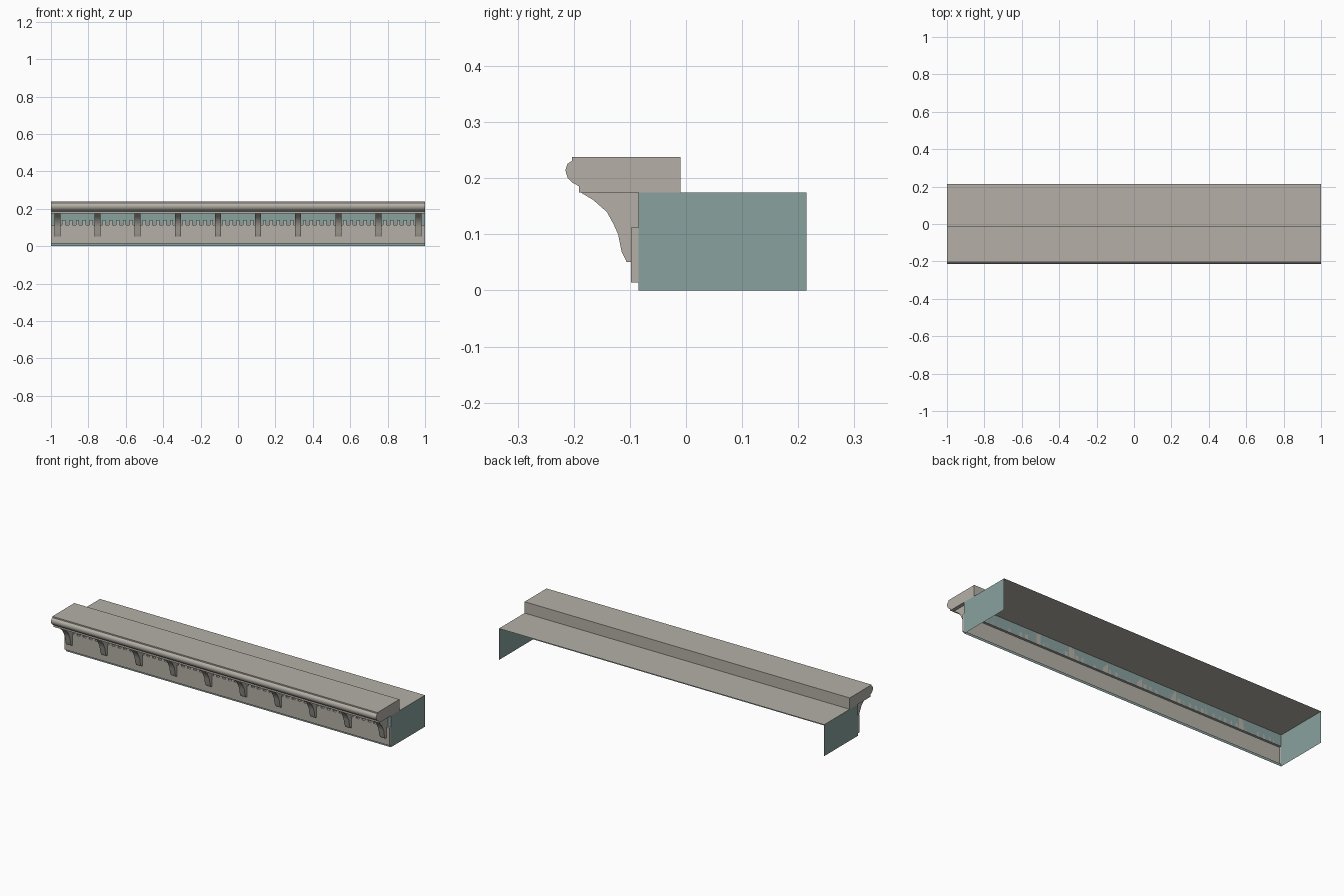
import bpy, bmesh, math

if "Cube" in bpy.data.objects:
    bpy.data.objects.remove(bpy.data.objects["Cube"])


def material(name, rgb):
    m = bpy.data.materials.new(name)
    lin = [(c / 255 / 12.92 if c < 10 else ((c / 255 + 0.055) / 1.055) ** 2.4) for c in rgb]
    m.diffuse_color = (*lin, 1)
    m.use_nodes = True
    m.node_tree.nodes["Principled BSDF"].inputs["Base Color"].default_value = m.diffuse_color
    return m


STONE = material("warm grey stone", (181, 176, 167))
TEAL = material("muted teal", (136, 161, 157))


def finish(name, bm, mats, smooth=False):
    mesh = bpy.data.meshes.new(name)
    bm.to_mesh(mesh)
    bm.free()
    for m in mats:
        mesh.materials.append(m)
    ob = bpy.data.objects.new(name, mesh)
    bpy.context.collection.objects.link(ob)
    if smooth:
        bpy.ops.object.select_all(action='DESELECT')
        ob.select_set(True)
        bpy.context.view_layer.objects.active = ob
        bpy.ops.object.shade_smooth_by_angle(angle=math.radians(40))
    return ob


def extrude_profile(name, profile, x0, x1, mat, smooth=False):
    """Closed (y, z) profile stretched from x0 to x1."""
    bm = bmesh.new()
    face = bm.faces.new([bm.verts.new((x0, y, z)) for y, z in profile])
    ext = bmesh.ops.extrude_face_region(bm, geom=[face], use_keep_orig=True)
    verts = [v for v in ext["geom"] if isinstance(v, bmesh.types.BMVert)]
    bmesh.ops.translate(bm, verts=verts, vec=(x1 - x0, 0, 0))
    bmesh.ops.recalc_face_normals(bm, faces=bm.faces)
    return finish(name, bm, [mat], smooth)


FRONT, BACK, FACE = -0.085, 0.215, -0.098
TOP, FRIEZE_LOW, FRIEZE_TOP = 0.175, 0.014, 0.112

# Hollow shell, open below and behind: teal ends and front, stone roof and frieze
bm = bmesh.new()
path = [(FRONT, 0), (FRONT, FRIEZE_LOW), (FACE, FRIEZE_LOW), (FACE, FRIEZE_TOP),
        (FRONT, FRIEZE_TOP), (FRONT, TOP), (BACK, TOP)]
rows = [[bm.verts.new((x, y, z)) for y, z in path] for x in (-1, 1)]
left, right = rows
for i in range(len(path) - 1):
    f = bm.faces.new((left[i], right[i], right[i + 1], left[i + 1]))
    f.material_index = 1 if i in (0, 4 + 0) else 0
    if path[i][0] == path[i + 1][0] == FRONT:
        f.material_index = 1
    elif i == 4:
        f.material_index = 0
for row, flip in ((left, True), (right, False)):
    back_low = bm.verts.new((row[0].co.x, BACK, 0))
    end = [row[0], back_low, row[6], row[5], row[4], row[1]]
    cap = [row[1], row[4], row[3], row[2]]
    for ring, idx in ((end, 1), (cap, 0)):
        f = bm.faces.new(ring[::-1] if flip else ring)
        f.material_index = idx
finish("shell", bm, [STONE, TEAL])

# Overhanging cornice with a rounded nose
extrude_profile("cornice", [
    (-0.01, 0.175), (-0.01, 0.238), (-0.203, 0.238), (-0.203, 0.231),
    (-0.211, 0.226), (-0.215, 0.214), (-0.211, 0.201), (-0.202, 0.192),
    (-0.191, 0.186), (-0.191, 0.175)], -1, 1, STONE, True)

# Curved brackets, with a row of dentils in every bay
BRACKET = [(FRONT, 0.175), (-0.188, 0.175), (-0.165, 0.161), (-0.141, 0.14),
           (-0.129, 0.118), (-0.121, 0.1), (-0.115, 0.07), (-0.106, 0.051),
           (FACE, 0.051), (FACE, FRIEZE_TOP), (FRONT, FRIEZE_TOP)]
DENTIL = [(FRONT, FRIEZE_TOP), (FRONT, 0.139), (FACE, 0.139), (FACE, FRIEZE_TOP)]
STEP = 1.93 / 9
for i in range(10):
    x = -0.965 + i * STEP
    extrude_profile("bracket", BRACKET, x - 0.016, x + 0.016, STONE, True)
    if i < 9:
        for k in range(5):
            d = x + STEP / 2 + (k - 2) * 0.0365
            extrude_profile("dentil", DENTIL, d - 0.009, d + 0.009, STONE)
